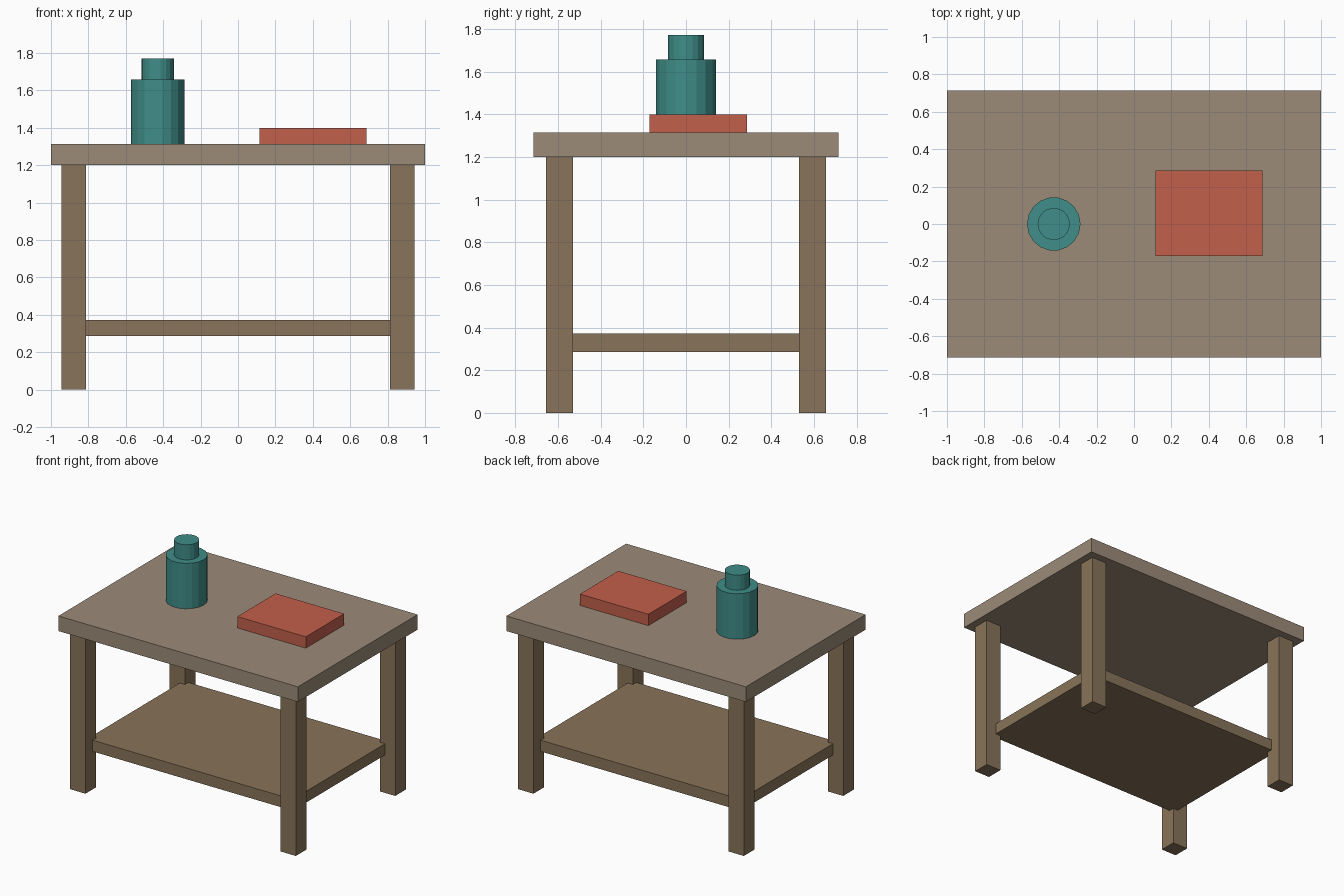
import bpy, bmesh
from math import radians
from mathutils import Matrix

if "Cube" in bpy.data.objects:
    bpy.data.objects.remove(bpy.data.objects["Cube"])


def material(name, rgb):
    m = bpy.data.materials.new(name)
    m.diffuse_color = (*rgb, 1)
    m.use_nodes = True
    m.node_tree.nodes["Principled BSDF"].inputs["Base Color"].default_value = m.diffuse_color
    return m


def add_object(name, bm, mat):
    mesh = bpy.data.meshes.new(name)
    bm.to_mesh(mesh)
    bm.free()
    mesh.materials.append(mat)
    ob = bpy.data.objects.new(name, mesh)
    bpy.context.collection.objects.link(ob)
    return ob


def box(name, x, y, z, mat):
    """Box from (min, max) ranges on each axis."""
    bm = bmesh.new()
    bmesh.ops.create_cube(bm, size=1)
    bmesh.ops.scale(bm, vec=[b - a for a, b in (x, y, z)], verts=bm.verts)
    ob = add_object(name, bm, mat)
    ob.location = [(a + b) / 2 for a, b in (x, y, z)]
    return ob


def cylinder(name, radius, x, y, z0, z1, mat, sides=18):
    bm = bmesh.new()
    bmesh.ops.create_cone(bm, cap_ends=True, segments=sides, radius1=radius,
                          radius2=radius, depth=z1 - z0,
                          matrix=Matrix.Rotation(radians(90), 4, 'Z'))
    ob = add_object(name, bm, mat)
    ob.location = (x, y, (z0 + z1) / 2)
    return ob


top_wood = material("top_wood", (0.33, 0.26, 0.19))
leg_wood = material("leg_wood", (0.25, 0.175, 0.10))
teal = material("teal", (0.05, 0.27, 0.25))
red = material("red", (0.54, 0.115, 0.07))

# Table top and lower shelf (shelf corners are let into the legs)
TOP = 1.314
box("table_top", (-1, 1), (-0.714, 0.714), (1.2, TOP), top_wood)
box("lower_shelf", (-0.857, 0.857), (-0.571, 0.571), (0.286, 0.371), leg_wood)

# Four legs
for side, sx in (("left", -1), ("right", 1)):
    for end, sy in (("front", -1), ("back", 1)):
        box(f"{end}_{side}_leg", sorted((sx * 0.814, sx * 0.943)),
            sorted((sy * 0.529, sy * 0.657)), (0, 1.2), leg_wood)

# Bottle
cylinder("bottle_body", 0.143, -0.429, 0, TOP, 1.657, teal)
cylinder("bottle_neck", 0.086, -0.429, 0, 1.657, 1.771, teal)

# Book
box("book", (0.114, 0.686), (-0.171, 0.286), (TOP, 1.4), red)
